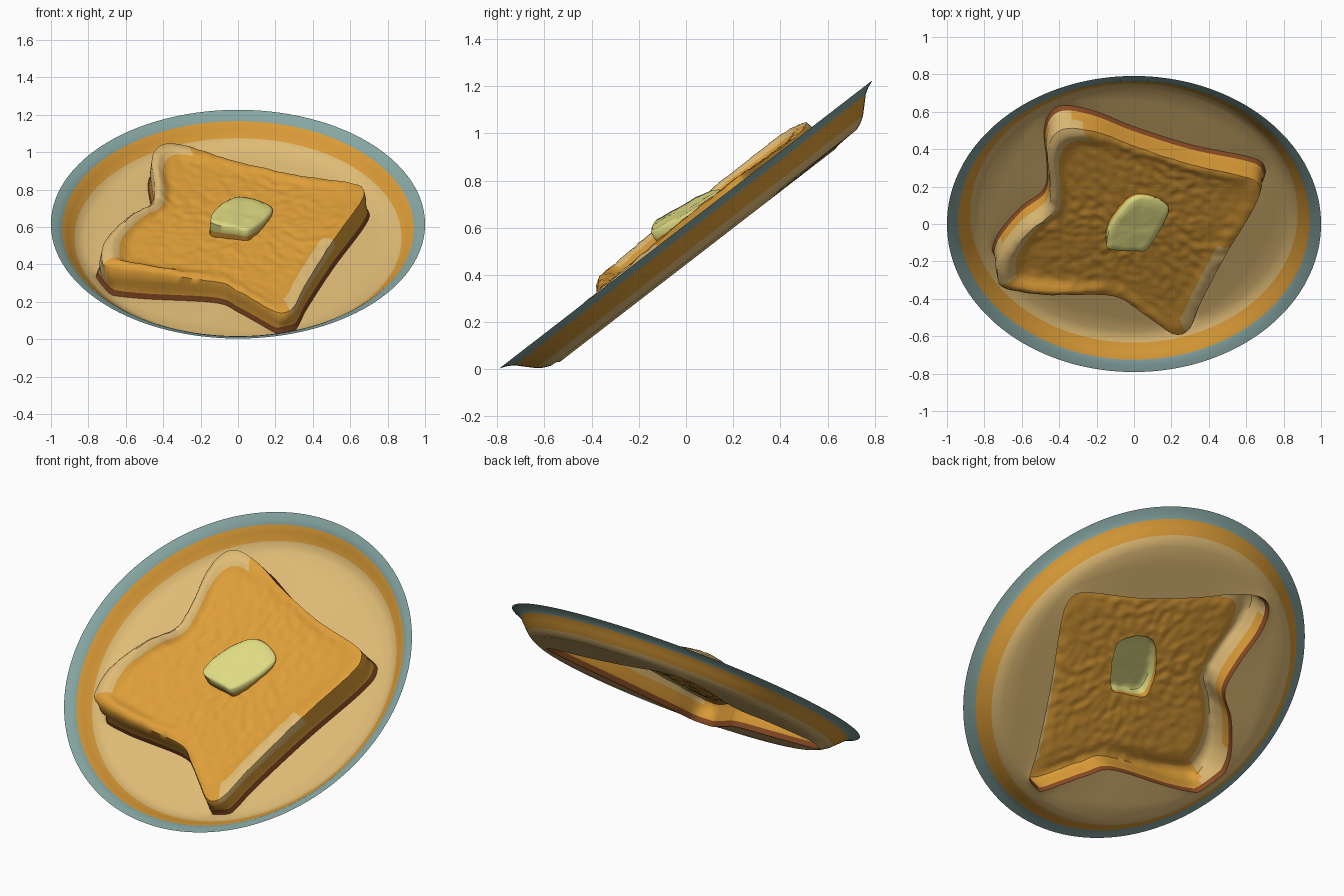
import bpy, math
from mathutils import Matrix, Vector, noise

if "Cube" in bpy.data.objects:
    bpy.data.objects.remove(bpy.data.objects["Cube"])

N = 192
TILT = Matrix.Translation((0, 0, 0.615)) @ Matrix.Rotation(math.atan2(0.611, 0.791), 4, 'X')


def material(name, rgb):
    lin = [(c / 255 / 12.92) if c < 11 else ((c / 255 + 0.055) / 1.055) ** 2.4 for c in rgb]
    m = bpy.data.materials.new(name)
    m.diffuse_color = (*lin, 1)
    m.use_nodes = True
    m.node_tree.nodes["Principled BSDF"].inputs["Base Color"].default_value = m.diffuse_color
    return m


TAN = material("cream_tan", (224, 188, 118))
ORANGE = material("toasted_orange", (222, 158, 56))
BLUE = material("rim_blue", (134, 166, 162))
BUTTER = material("butter_yellow", (222, 218, 130))
BROWN = material("dark_crust", (138, 76, 36))


def radial(points):
    """Radius of a star-shaped outline, sampled at N even angles."""
    pts = [Vector(p) for p in points]
    # round the outline with a Catmull-Rom curve
    fine = []
    n = len(pts)
    for i in range(n):
        a, b, c, d = (pts[(i + k) % n] for k in (-1, 0, 1, 2))
        for s in range(8):
            t = s / 8
            fine.append(0.5 * (2 * b + (c - a) * t + (2 * a - 5 * b + 4 * c - d) * t * t
                               + (3 * b - a - 3 * c + d) * t ** 3))
    result = []
    for k in range(N):
        ang = 2 * math.pi * k / N
        d = Vector((math.cos(ang), math.sin(ang)))
        best = 0
        for i, p in enumerate(fine):
            e = fine[(i + 1) % len(fine)] - p
            den = d.x * e.y - d.y * e.x
            if abs(den) < 1e-9:
                continue
            r = (p.x * e.y - p.y * e.x) / den
            s = (p.x * d.y - p.y * d.x) / den
            if r > 0 and -0.001 <= s <= 1.001:
                best = max(best, r)
        result.append(best)
    return result


def loft(name, loops, mats, rule, cap=False, angle=35):
    """Join closed loops from outside to inside; rule(loop, degrees) gives the material."""
    verts = [v for loop in loops for v in loop]
    faces, ids = [], []
    for j in range(len(loops) - 1):
        for k in range(N):
            k2 = (k + 1) % N
            faces.append((j * N + k, j * N + k2, (j + 1) * N + k2, (j + 1) * N + k))
            ids.append(rule(j, 360 * (k + 0.5) / N))
    if cap:
        faces.append(tuple(range((len(loops) - 1) * N, len(loops) * N)))
        ids.append(rule(len(loops) - 2, 0))
    me = bpy.data.meshes.new(name)
    me.from_pydata(verts, [], faces)
    for m in mats:
        me.materials.append(m)
    for p, i in zip(me.polygons, ids):
        p.material_index = i
    me.transform(TILT)
    ob = bpy.data.objects.new(name, me)
    bpy.context.collection.objects.link(ob)
    bpy.ops.object.select_all(action='DESELECT')
    ob.select_set(True)
    bpy.context.view_layer.objects.active = ob
    bpy.ops.object.shade_smooth_by_angle(angle=math.radians(angle))
    return ob


def ring(radii, height):
    """Loop from N radii and a height function of (u, v, index)."""
    out = []
    for k, r in enumerate(radii):
        a = 2 * math.pi * k / N
        u, v = r * math.cos(a), r * math.sin(a)
        out.append((u, v, height(u, v, k)))
    return out


# outlines in the plane of the plate
toast_r = radial([(-.74, -.35), (-.72, -.19), (-.6, 0), (-.47, .13), (-.455, .3), (-.47, .5),
                  (-.44, .63), (-.36, .68), (-.2, .64), (0, .54), (.3, .42), (.6, .34),
                  (.68, .28), (.66, .15), (.5, -.2), (.36, -.55), (.3, -.73), (.22, -.77),
                  (.1, -.67), (0, -.58), (-.12, -.5), (-.5, -.465), (-.7, -.42)])
butter_r = radial([(-.15, -.06), (-.12, .05), (-.02, .19), (.08, .2), (.18, .13), (.16, .02),
                   (.07, -.13), (0, -.135), (-.13, -.11)])
base_r = [min(r * 1.025, 0.81) for r in toast_r]

# plate: thin dish, open under the toast
profile = [(1, 0), (.965, -.014), (.94, -.03), (.91, -.06), (.875, -.095), (.85, -.112), (.82, -.125)]
FLOOR = -.135
loops = [ring([r] * N, lambda u, v, k, w=w: w) for r, w in profile]
for t in (.33, .66, 1):
    loops.append(ring([.82 + (b - .82) * t for b in base_r],
                      lambda u, v, k, t=t: -.125 + (FLOOR + .125) * t))
loft("plate", loops, [BLUE, ORANGE, TAN], lambda j, d: 0 if j < 2 else 1 if j < 4 else 2)


# toast: hollow slice with a raised crust, open under the butter
def toast_height(u, v, k, t):
    left = max(0, min(1, (-u - .15) / .35))
    rim = math.exp(-((t - .1) / .1) ** 2)
    w = .004 + .035 * min(v, 0) + .01 * rim + .04 * left * rim + .012 * left
    w += .02 * max(0, u) * (1 - t)
    return w + .007 * noise.noise(Vector((u * 22, v * 22, 3)))


loops = [ring(base_r, lambda u, v, k: FLOOR),
         ring([b * .985 for b in base_r], lambda u, v, k: FLOOR + .03)]
for w in (-.07, -.035):
    loops.append(ring([min(r * 1.0, .81) for r in toast_r],
                      lambda u, v, k, w=w: w + .005 * noise.noise(Vector((u * 15, v * 15, w * 30)))))
steps = [.02, .05, .09, .13, .18, .23] + [.23 + .77 * i / 22 for i in range(1, 23)]
for t in steps:
    loops.append(ring([r + (b - r) * t for r, b in zip(toast_r, butter_r)],
                      lambda u, v, k, t=t: toast_height(u, v, k, t)))


def toast_colour(j, d):
    if j == 0:
        return 2                                     # dark bottom crust
    if j < 3:                                        # side: pale at the lobe tips
        return 1 if 116 < d < 128 or 194 < d < 210 else 0
    if j < 8:                                        # pale bands along two edges
        return 1 if 112 < d < 209 or 290 < d < 343 else 0
    return 0


loft("toast", loops, [ORANGE, TAN, BROWN], toast_colour, angle=50)


# butter: tilted pat with an orange melted foot
def butter_top(u, v, k):
    return .062 - .15 * u - .1 * v + .006 * noise.noise(Vector((u * 14, v * 14, 8)))


def butter_foot(u, v, k):
    return toast_height(u, v, k, 1)


def butter_mid(u, v, k):
    return .6 * butter_foot(u, v, k) + .4 * butter_top(u, v, k)


loops = [ring(butter_r, butter_foot), ring(butter_r, butter_mid)]
for s in (.97, .9, .7, .45, .2, .05):
    loops.append(ring([b * s for b in butter_r],
                      lambda u, v, k, s=s: butter_top(u, v, k) - (.008 if s == .97 else 0)))
loft("butter", loops, [ORANGE, BUTTER], lambda j, d: 0 if j == 0 else 1, cap=True, angle=50)
